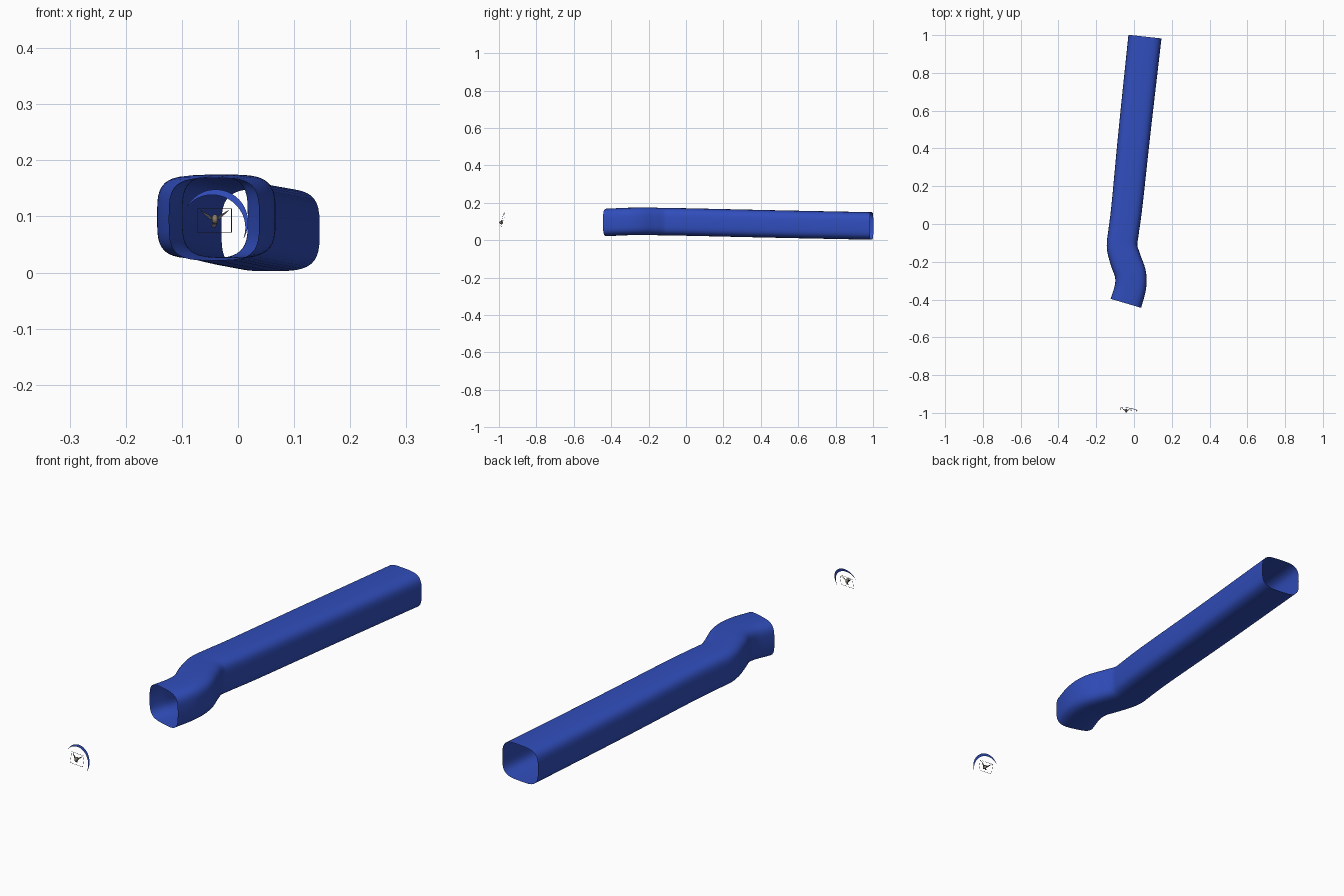
import bpy, bmesh, math
from mathutils import Vector

if "Cube" in bpy.data.objects:
    bpy.data.objects.remove(bpy.data.objects["Cube"])


def material(name, rgb):
    m = bpy.data.materials.new(name)
    m.diffuse_color = (*rgb, 1)
    m.use_nodes = True
    m.node_tree.nodes["Principled BSDF"].inputs["Base Color"].default_value = m.diffuse_color
    return m


BLUE = material("blue cloth", (0.03, 0.075, 0.50))
DARK = material("dark grey", (0.05, 0.05, 0.06))
TAN = material("dull tan", (0.25, 0.21, 0.16))


def finish(name, bm, mat, smooth=False):
    me = bpy.data.meshes.new(name)
    bm.to_mesh(me)
    bm.free()
    me.materials.append(mat)
    ob = bpy.data.objects.new(name, me)
    bpy.context.collection.objects.link(ob)
    for p in me.polygons:
        p.use_smooth = smooth
    return ob


def spline(pts, steps):
    """Catmull-Rom curve through points of any dimension."""
    p = [Vector(q) for q in pts]
    p = [2 * p[0] - p[1]] + p + [2 * p[-1] - p[-2]]
    out = []
    for i in range(1, len(p) - 2):
        a, b, c, d = p[i - 1:i + 3]
        for k in range(steps):
            t = k / steps
            out.append(0.5 * (2 * b + (c - a) * t + (2 * a - 5 * b + 4 * c - d) * t * t
                              + (3 * b - a - 3 * c + d) * t ** 3))
    return out + [p[-2]]


def power(v, e):
    return math.copysign(abs(v) ** e, v)


# Open sleeve: rounded square section swept along an S bend and a straight run (x, y, z, half width)
path = [(-0.043, -0.42, 0.095, 0.084), (-0.019, -0.335, 0.099, 0.083),
        (-0.019, -0.265, 0.101, 0.083), (-0.043, -0.195, 0.101, 0.083),
        (-0.063, -0.12, 0.099, 0.081), (-0.055, -0.04, 0.098, 0.081),
        (-0.037, 0.10, 0.095, 0.082), (0.004, 0.50, 0.086, 0.085), (0.058, 0.992, 0.076, 0.088)]
samples = [(Vector(s[:3]), s[3]) for s in
           [tuple(v) for v in spline(path, 8)]]
bm = bmesh.new()
N = 40
rings = []
for i, (c, w) in enumerate(samples):
    t = samples[min(i + 1, len(samples) - 1)][0] - samples[max(i - 1, 0)][0]
    side = Vector((t.y, -t.x, 0)).normalized()
    ring = []
    for k in range(N):
        a = 2 * math.pi * k / N
        ring.append(bm.verts.new(c + side * w * power(math.cos(a), 0.55)
                                 + Vector((0, 0, 0.0735 * power(math.sin(a), 0.55)))))
    rings.append(ring)
for r, s in zip(rings, rings[1:]):
    for k in range(N):
        j = (k + 1) % N
        bm.faces.new((r[k], r[j], s[j], s[k]))
finish("sleeve", bm, BLUE, True)


# Small ornament parts share one gently leaning plane
def lean(x, z, lift=0.0):
    return Vector((x, -0.983 + 0.2 * (z - 0.09) - 0.1 * (x + 0.04) - lift, z))


# Crescent: half ring tapering to both tips
bm = bmesh.new()
pairs = []
for k in range(33):
    f = k / 32
    a = math.radians(-31 + 183 * f)
    pairs.append([bm.verts.new(lean(-0.04 + r * math.cos(a), 0.09 + r * math.sin(a)))
                  for r in (0.058, 0.0577 - 0.011 * math.sin(math.pi * f))])
for p, q in zip(pairs, pairs[1:]):
    bm.faces.new((p[0], p[1], q[1], q[0]))
finish("crescent", bm, BLUE)

# Thin rectangular frame
bm = bmesh.new()
cx, cz = -0.042, 0.0925
outer, inner = [[bm.verts.new(lean(cx + sx * (0.031 - d), cz + sz * (0.0215 - d)))
                 for sx, sz in ((-1, -1), (1, -1), (1, 1), (-1, 1))] for d in (0, 0.0012)]
for k in range(4):
    j = (k + 1) % 4
    bm.faces.new((outer[k], outer[j], inner[j], inner[k]))
finish("frame", bm, DARK)


# Small winged figure in the frame
def plate(name, pts, mat):
    bm = bmesh.new()
    bm.faces.new([bm.verts.new(lean(*p)) for p in pts])
    return finish(name, bm, mat)


for label, s in (("left", -1), ("right", 1)):
    plate(label + "_wing", [(-0.042, 0.093, 0.003), (-0.042 + s * 0.009, 0.095, 0.006),
                            (-0.042 + s * 0.027, 0.112, -0.002),
                            (-0.042 + s * 0.010, 0.103, 0.003)], DARK)
plate("tail", [(-0.044, 0.092, 0.003), (-0.048, 0.081, 0.0), (-0.039, 0.080, 0.0),
               (-0.038, 0.091, 0.003)], DARK)
bm = bmesh.new()
bmesh.ops.create_uvsphere(bm, u_segments=10, v_segments=6, radius=1)
for v in bm.verts:
    v.co = lean(-0.041, 0.095) + Vector((v.co.x * 0.006, -0.006 + v.co.y * 0.011, v.co.z * 0.009))
finish("body", bm, TAN, True)
